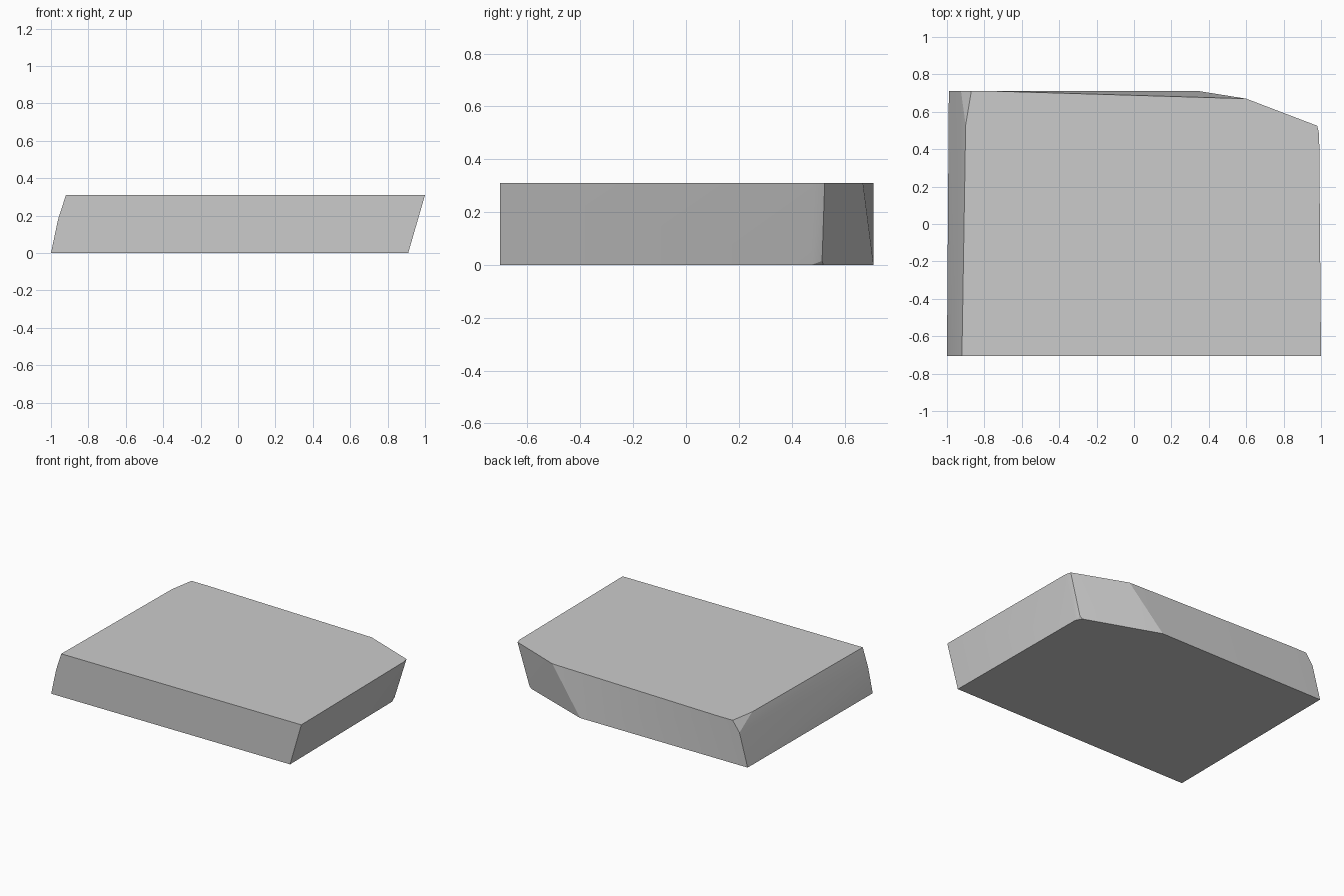
import bpy, bmesh
from math import radians

if "Cube" in bpy.data.objects:
    bpy.data.objects.remove(bpy.data.objects["Cube"])

H = 0.31      # slab thickness
F = -0.705    # front
B = 0.71      # back

# Bottom outline
bottom = [(-1, F), (0.91, F), (0.90, 0.475), (0.875, 0.52), (0.35, B), (-0.99, B)]
# Top outline, shifted right, with a clipped back right corner
top = [(-0.92, F), (1, F), (0.99, 0.48), (0.98, 0.525), (0.60, 0.67),
       (-0.74, B), (-0.87, B), (-0.90, 0.53)]
# Bulge on the left wall and its worn back corner
bulge = [(-0.962, F, 0.18), (-0.925, B, 0.235), (0.892, 0.515, 0.015)]

points = [(x, y, 0) for x, y in bottom] + [(x, y, H) for x, y in top] + bulge

# Stone slab: convex solid spanning both outlines
bm = bmesh.new()
for p in points:
    bm.verts.new(p)
bmesh.ops.convex_hull(bm, input=bm.verts[:])
bmesh.ops.delete(bm, geom=[v for v in bm.verts if not v.link_faces], context='VERTS')
bmesh.ops.dissolve_limit(bm, angle_limit=radians(0.5), verts=bm.verts[:], edges=bm.edges[:])
bmesh.ops.recalc_face_normals(bm, faces=bm.faces[:])
mesh = bpy.data.meshes.new("stone_slab")
bm.to_mesh(mesh)
bm.free()

slab = bpy.data.objects.new("stone_slab", mesh)
bpy.context.collection.objects.link(slab)
bpy.context.view_layer.objects.active = slab
slab.select_set(True)
bpy.ops.object.shade_smooth_by_angle(angle=radians(15))
